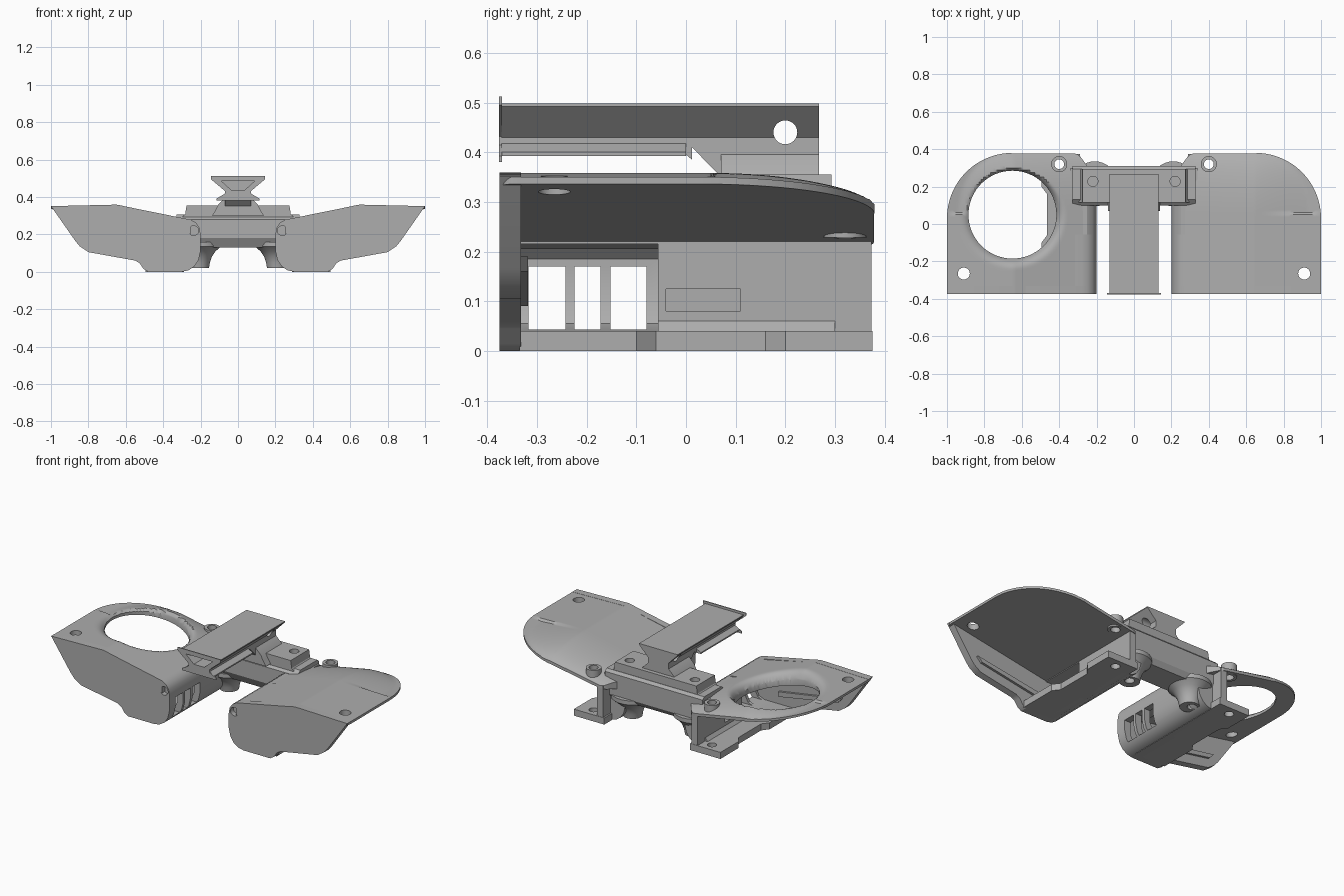
import bpy, bmesh, math

cube = bpy.data.objects.get("Cube")
if cube:
    bpy.data.objects.remove(cube)

GREY = (0.42, 0.42, 0.42, 1)
mat = bpy.data.materials.new("plain grey")
mat.use_nodes = True
mat.diffuse_color = GREY
mat.node_tree.nodes["Principled BSDF"].inputs["Base Color"].default_value = GREY


def finish(name, bm):
    bmesh.ops.recalc_face_normals(bm, faces=bm.faces)
    me = bpy.data.meshes.new(name)
    bm.to_mesh(me)
    bm.free()
    me.materials.append(mat)
    ob = bpy.data.objects.new(name, me)
    bpy.context.collection.objects.link(ob)
    return ob


def prism(name, pts, axis, a, b):
    """Extrude a flat outline along one axis, from a to b."""
    place = {"X": lambda p, d: (d, p[0], p[1]),
             "Y": lambda p, d: (p[0], d, p[1]),
             "Z": lambda p, d: (p[0], p[1], d)}[axis]
    bm = bmesh.new()
    lo = [bm.verts.new(place(p, a)) for p in pts]
    hi = [bm.verts.new(place(p, b)) for p in pts]
    bm.faces.new(lo)
    bm.faces.new(hi)
    n = len(pts)
    for i in range(n):
        bm.faces.new((lo[i], lo[(i + 1) % n], hi[(i + 1) % n], hi[i]))
    return finish(name, bm)


def rect(a, b, c, d):
    return [(a, c), (b, c), (b, d), (a, d)]


def arc(cx, cy, r, start, end, n):
    angles = [math.radians(start + (end - start) * i / n) for i in range(n + 1)]
    return [(cx + r * math.cos(t), cy + r * math.sin(t)) for t in angles]


def circle(cx, cy, r, n=32):
    return arc(cx, cy, r, 0, 360, n)[:-1]


def boolean(ob, pts, axis, a, b, op="DIFFERENCE"):
    """Cut the object with a temporary prism."""
    tool = prism("cutter", pts, axis, a, b)
    mod = ob.modifiers.new("cut", "BOOLEAN")
    mod.operation, mod.solver, mod.object = op, "EXACT", tool
    dg = bpy.context.evaluated_depsgraph_get()
    ob.data = bpy.data.meshes.new_from_object(ob.evaluated_get(dg))
    ob.modifiers.clear()
    bpy.data.objects.remove(tool)


def lathe(name, cx, cy, profile, n=32):
    bm = bmesh.new()
    rings = [[bm.verts.new((x, y, z)) for x, y in circle(cx, cy, r, n)] for r, z in profile]
    for lo, hi in zip(rings, rings[1:]):
        for i in range(n):
            bm.faces.new((lo[i], lo[(i + 1) % n], hi[(i + 1) % n], hi[i]))
    bm.faces.new(rings[0])
    bm.faces.new(rings[-1])
    return finish(name, bm)


# Height rules for the wing plate
CX, CY = 0.65, 0.05


def under(x):
    return 0.16 + 0.176 * x


def over(x, y, opened):
    crown = min(0.28 + 0.216 * (x - 0.28), 0.358 - 0.023 * (x - CX))
    thick = max(crown - under(x), 0.014)
    fall = 0
    if y > CY:
        fall = math.hypot(max(x - CX, 0), y - CY) / 0.335
    k = math.sqrt(max(0, 1 - fall * fall))
    if opened:
        r = math.hypot(x - CX, y - CY)
        k = min(k, math.sqrt(max(0, 1 - max(0, (0.29 - r) / 0.06) ** 2)))
    return under(x) + max(0.014, thick * k)


def wing_plate(name, s):
    bm = bmesh.new()
    bmesh.ops.create_grid(bm, x_segments=64, y_segments=64, size=0.5)
    low = list(bm.verts)
    bmesh.ops.extrude_face_region(bm, geom=list(bm.faces))
    low = set(low)
    for v in bm.verts:
        x, y = 0.63 + v.co.x * 0.8, v.co.y * 0.8
        v.co = (s * x, y, under(x) if v in low else over(x, y, s < 0))
    ob = finish(name, bm)
    outline = ([(0.25, -0.375)] + arc(0.97, -0.345, 0.03, -90, 0, 6)
               + arc(CX, 0.03, 0.35, 0, 90, 28)[:-1] + [(CX, 0.378)]
               + arc(0.33, 0.318, 0.06, 90, 140, 6) + [(0.25, 0.31)])
    boolean(ob, [(s * x, y) for x, y in outline], "Z", 0, 1, "INTERSECT")
    return ob


# Inner side of each pod, seen end on
curve = [(0.3, 0), (0.265, 0.008), (0.235, 0.027), (0.212, 0.06), (0.2, 0.11),
         (0.2, 0.2), (0.206, 0.235), (0.222, 0.26), (0.25, 0.278), (0.28, 0.284)]
front = curve + [(0.65, 0.359), (1.0, 0.351), (0.87, 0.165), (0.845, 0.135), (0.8, 0.105),
                 (0.55, 0.06), (0.525, 0.045), (0.505, 0.015), (0.48, 0)]
liner = [(0.34, 0.29), (0.34, 0.215), (0.27, 0.215), (0.24, 0.185), (0.24, 0.1),
         (0.262, 0.055), (0.3, 0.04), (0.36, 0.04), (0.36, 0)]
solid = [(0.34, 0.28), (0.34, 0.06), (0.36, 0.035), (0.36, 0)]

parts = []
for s, side in ((1, "left"), (-1, "right")):
    def flip(pts):
        return [(s * p[0], p[1]) for p in pts]

    # Top plate, with the round opening on one side only
    plate = wing_plate(side + "_wing_plate", s)
    if s < 0:
        boolean(plate, circle(-CX, CY, 0.235, 64), "Z", 0, 1)
    boolean(plate, circle(s * 0.91, -0.265, 0.032), "Z", 0, 1)

    # Front wall with its blind screw hole and a stiffening rib behind
    wall = prism(side + "_front_wall", flip(front), "Y", -0.375, -0.332)
    boolean(wall, circle(s * 0.237, 0.22, 0.026), "Y", -0.4, -0.345)
    boolean(wall, circle(s * 0.91, -0.265, 0.032), "Z", 0.2, 0.5)
    rib = prism(side + "_wall_rib", flip([(0.4, 0.09), (0.8, 0.16), (0.83, 0.19), (0.4, 0.12)]),
                "Y", -0.333, -0.318)

    # Vented inner wall
    vent = prism(side + "_vent_wall", flip(curve + liner), "Y", -0.333, -0.055)
    for a, b in ((-0.317, -0.243), (-0.224, -0.172), (-0.152, -0.08)):
        boolean(vent, flip(rect(0.15, 0.31, 0.043, 0.17)), "Y", a, b)

    # Thick rear inner wall with a shallow pocket on its outer face
    rear = prism(side + "_rear_wall", flip(curve[:-1] + solid), "Y", -0.056, 0.3)
    boolean(rear, rect(-0.04, 0.11, 0.08, 0.125), "X", *sorted((s * 0.315, s * 0.4)))
    tail = prism(side + "_rear_web", flip(rect(0.3, 0.34, 0, 0.23)), "Y", 0.295, 0.373)

    # Foot plate
    foot = prism(side + "_foot_plate", flip(
        [(0.29, -0.335), (0.495, -0.335), (0.495, -0.1), (0.465, -0.06), (0.465, 0.16),
         (0.495, 0.2), (0.495, 0.375), (0.29, 0.375)]), "Z", 0, 0.04)

    # Rear screw boss, drilled in line with the plate and foot
    boss = prism(side + "_rear_boss", circle(s * 0.4, 0.32, 0.043), "Z", 0.228, 0.3)
    for ob in (plate, boss, foot):
        boolean(ob, circle(s * 0.4, 0.32, 0.026), "Z", -0.1, 0.5)

    # Flared bridge leg, drilled from below
    leg = lathe(side + "_bridge_leg", s * 0.21, 0.215,
                [(0.055, 0.02), (0.06, 0.05), (0.07, 0.08), (0.09, 0.11), (0.12, 0.135),
                 (0.12, 0.16)])
    boolean(leg, circle(s * 0.22, 0.225, 0.027), "Z", -0.1, 0.08)
    parts += [plate, wall, rib, vent, rear, tail, foot, boss, leg]

# Bridge beam between the pods
beam = prism("bridge_beam", [(0.13, 0.13), (0.29, 0.13), (0.31, 0.16), (0.31, 0.29), (0.295, 0.305),
                             (0.13, 0.305), (0.1, 0.28), (0.1, 0.18)], "X", -0.33, 0.33)

# Raised pads with fillets into the beam
half = [(0.33, 0.28), (0.3, 0.29), (0.282, 0.31), (0.275, 0.355)]
pad = prism("bridge_pad", half + [(-x, z) for x, z in reversed(half)], "Y", 0.115, 0.293)
for s in (1, -1):
    boolean(pad, circle(s * 0.22, 0.228, 0.027), "Z", 0.3, 0.5)

# Stem and rail
half = [(0.14, 0.3), (0.12, 0.33), (0.105, 0.36), (0.07, 0.395), (0.07, 0.43), (0.13, 0.492), (0.13, 0.498)]
stem = prism("rail_stem", half + [(-x, z) for x, z in reversed(half)], "Y", 0.07, 0.268)
boolean(stem, circle(0.2, 0.44, 0.024), "X", -0.3, 0.3)
gusset = prism("stem_gusset", [(0.0, 0.43), (0.0, 0.395), (0.012, 0.385), (0.012, 0.41), (0.1, 0.32), (0.1, 0.43)],
               "X", -0.07, 0.07)
half = [(0.1, 0.392), (0.1, 0.4), (0.07, 0.418), (0.07, 0.43), (0.13, 0.492), (0.13, 0.498)]
rail = prism("rail", half + [(-x, z) for x, z in reversed(half)], "Y", -0.371, 0.071)
boolean(rail, rect(-0.2, 0.2, 0.3, 0.418), "Y", 0.0, 0.2)

# Thin flange on the rail's front end, with triangular openings
half = [(0.115, 0.38), (0.115, 0.392), (0.07, 0.415), (0.07, 0.432), (0.145, 0.495), (0.145, 0.512)]
flange = prism("rail_flange", half + [(-x, z) for x, z in reversed(half)], "Y", -0.376, -0.37)
for ob in (rail, flange):
    boolean(ob, [(-0.09, 0.486), (0.09, 0.486), (0.035, 0.437), (-0.035, 0.437)], "Y", -0.4, -0.02)

parts += [beam, pad, stem, gusset, rail, flange]

# Smooth curved faces while keeping edges crisp
bpy.ops.object.select_all(action="DESELECT")
for ob in parts:
    ob.select_set(True)
bpy.context.view_layer.objects.active = parts[0]
bpy.ops.object.shade_smooth_by_angle(angle=math.radians(30))
